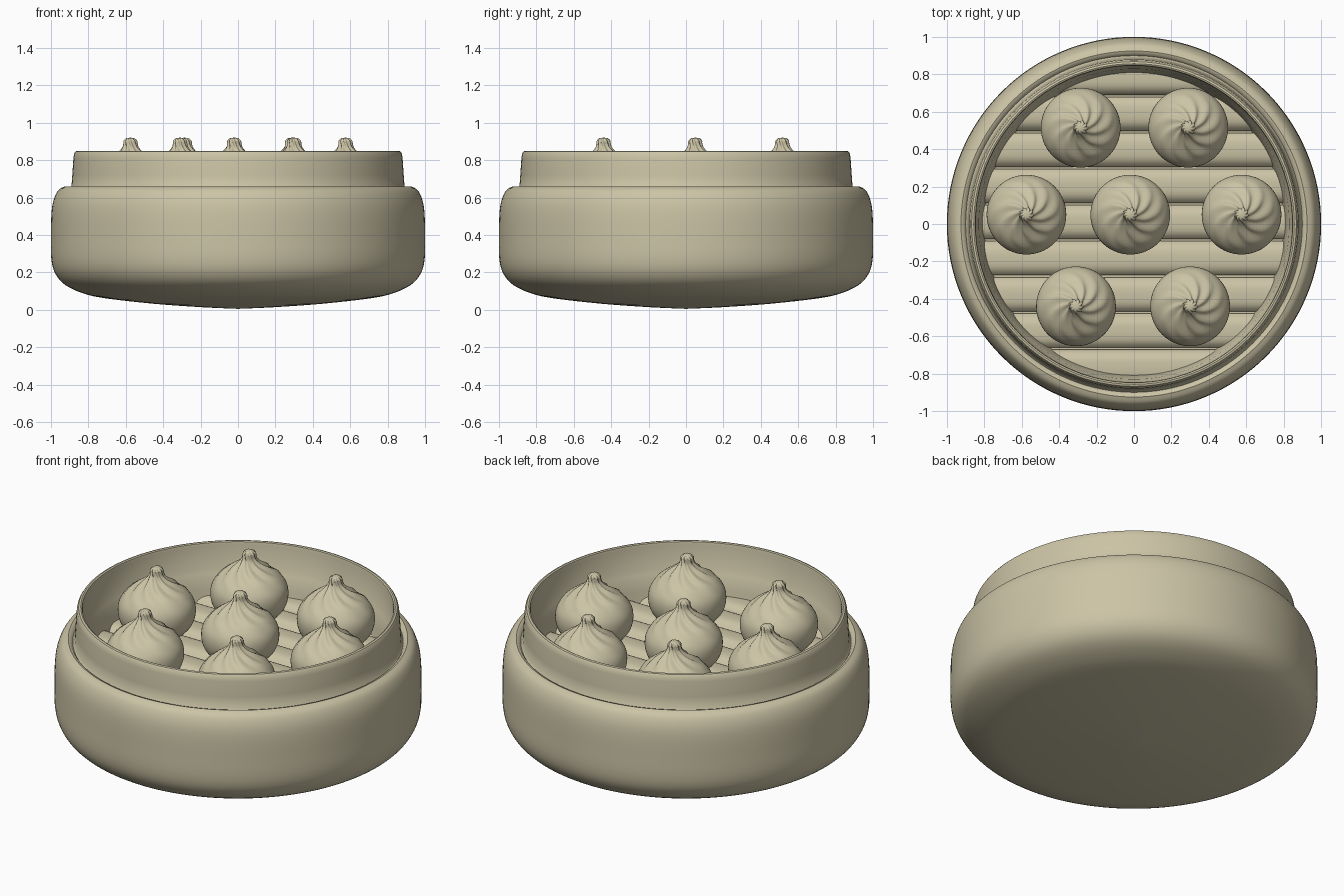
import bpy, math

if "Cube" in bpy.data.objects:
    bpy.data.objects.remove(bpy.data.objects["Cube"])

mat = bpy.data.materials.new("pale bamboo")
mat.diffuse_color = (0.60, 0.55, 0.38, 1)
mat.use_nodes = True
mat.node_tree.nodes["Principled BSDF"].inputs["Base Color"].default_value = mat.diffuse_color


def make(name, verts, faces, angle=40):
    me = bpy.data.meshes.new(name)
    me.from_pydata(verts, [], faces)
    me.update()
    me.materials.append(mat)
    ob = bpy.data.objects.new(name, me)
    bpy.context.collection.objects.link(ob)
    bpy.ops.object.select_all(action='DESELECT')
    ob.select_set(True)
    bpy.context.view_layer.objects.active = ob
    bpy.ops.object.shade_smooth_by_angle(angle=math.radians(angle))
    return ob


def lathe(name, profile, n, shape=None, angle=40):
    """Spin (r, z) pairs from the lower axis point to the upper axis point."""
    verts = [(0, 0, profile[0][1])]
    for r, z in profile[1:-1]:
        for k in range(n):
            a = 2 * math.pi * k / n
            rr = shape(r, z, a) if shape else r
            verts.append((rr * math.cos(a), rr * math.sin(a), z))
    verts.append((0, 0, profile[-1][1]))
    rings, last = len(profile) - 2, len(verts) - 1
    faces = []
    for k in range(n):
        j = (k + 1) % n
        faces.append((0, 1 + j, 1 + k))
        for i in range(rings - 1):
            a, b = 1 + i * n, 1 + (i + 1) * n
            faces.append((a + k, a + j, b + j, b + k))
        top = 1 + (rings - 1) * n
        faces.append((top + k, top + j, last))
    return make(name, verts, faces, angle)


def smooth_curve(pts, steps=4):
    """Catmull-Rom refinement of a profile."""
    out = []
    for i in range(len(pts) - 1):
        p = [pts[max(0, min(len(pts) - 1, i + d))] for d in (-1, 0, 1, 2)]
        for s in range(steps):
            t = s / steps
            out.append(tuple(max(0, 0.5 * (2 * b + (c - a) * t + (2 * a - 5 * b + 4 * c - d) * t * t
                                           + (3 * b - a - 3 * c + d) * t ** 3)) for a, b, c, d in zip(*p)))
    return out + [pts[-1]]


# basket: bulging base, outer wall, stepped collar, inner ledge and floor
outer = smooth_curve([(0, 0.005), (0.2, 0.014), (0.45, 0.032), (0.7, 0.06), (0.82, 0.085),
                      (0.92, 0.13), (0.975, 0.19), (0.998, 0.27), (1.0, 0.4), (0.997, 0.52),
                      (0.985, 0.59), (0.96, 0.64), (0.925, 0.66)])
collar = [(0.91, 0.655), (0.9, 0.64), (0.891, 0.65), (0.886, 0.72), (0.88, 0.81), (0.876, 0.835),
          (0.868, 0.847), (0.857, 0.85), (0.849, 0.846), (0.846, 0.83), (0.842, 0.69),
          (0.83, 0.67), (0.815, 0.58), (0.80, 0.49), (0, 0.49)]
lathe("steamer_basket", outer + collar, 128)

# floor slats running left to right, domed and clipped to the round wall
R, PITCH, FLOOR = 0.822, 0.193, 0.55
for i in range(9):
    yc = 0.01 + (i - 4) * PITCH
    lo, hi = max(yc - 0.091, -R + 0.005), min(yc + 0.091, R - 0.005)
    section = [(lo, 0.48)]
    for k in range(13):
        y = lo + (hi - lo) * k / 12
        u = min(1, abs(y - yc) / 0.091)
        section.append((y, FLOOR - 0.03 * u ** 4 - 0.008 * u * u))
    section.append((hi, 0.48))
    m = len(section)
    ext = [math.sqrt(R * R - y * y) for y, z in section]
    verts = [(s * e, y, z) for s in (-1, 1) for e, (y, z) in zip(ext, section)]
    faces = [(k, m + k, m + (k + 1) % m, (k + 1) % m) for k in range(m)]
    faces += [tuple(range(m)), tuple(range(2 * m - 1, m - 1, -1))]
    make("floor_slat_%d" % (i + 1), verts, faces)

# buns: round body with a twisted pleated knot on top
bun_profile = smooth_curve([(0, 0.53), (0.13, 0.532), (0.175, 0.56), (0.203, 0.605), (0.213, 0.66),
                            (0.203, 0.715), (0.165, 0.768), (0.11, 0.808), (0.062, 0.842),
                            (0.04, 0.868), (0.035, 0.888), (0.033, 0.903), (0.02, 0.917), (0, 0.92)])


def pleat(r, z, a):
    if z < 0.72:
        return r
    t = min(1, (z - 0.72) / 0.1)
    wave = math.cos(9 * (a + 9 * (z - 0.72)))
    return r * (1 + 0.13 * t * t * wave)


spots = [(-0.285, 0.515), (0.29, 0.515), (-0.575, 0.05), (-0.02, 0.05), (0.575, 0.05),
         (-0.31, -0.44), (0.30, -0.44)]
for i, (x, y) in enumerate(spots):
    bun = lathe("bun_%d" % (i + 1), bun_profile, 72, pleat, 60)
    bun.location = (x, y, 0)
